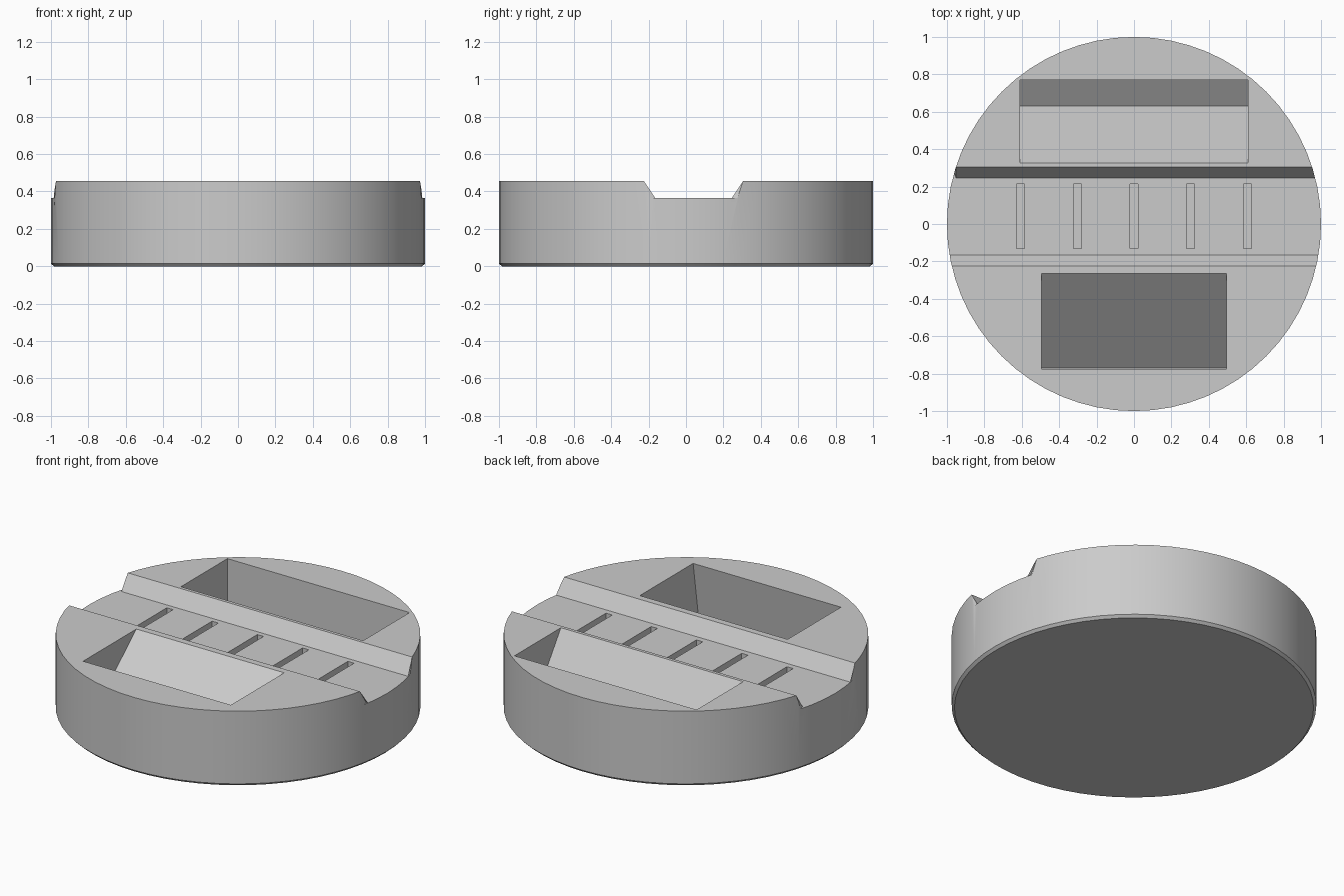
import bpy, bmesh
from mathutils import Vector

cube = bpy.data.objects.get("Cube")
if cube:
    bpy.data.objects.remove(cube, do_unlink=True)

TOP, FLOOR, ABOVE = 0.455, 0.365, 0.6

grey = bpy.data.materials.new("light_grey")
grey.use_nodes = True
grey.diffuse_color = (0.6, 0.6, 0.6, 1)
grey.node_tree.nodes["Principled BSDF"].inputs["Base Color"].default_value = (0.6, 0.6, 0.6, 1)


def add_object(name, bm):
    bmesh.ops.recalc_face_normals(bm, faces=bm.faces)
    mesh = bpy.data.meshes.new(name)
    bm.to_mesh(mesh)
    bm.free()
    mesh.materials.append(grey)
    obj = bpy.data.objects.new(name, mesh)
    bpy.context.collection.objects.link(obj)
    return obj


def prism(name, points, sweep):
    """Extrude a closed outline along a vector."""
    bm = bmesh.new()
    face = bm.faces.new([bm.verts.new(p) for p in points])
    extruded = bmesh.ops.extrude_face_region(bm, geom=[face])["geom"]
    verts = [v for v in extruded if isinstance(v, bmesh.types.BMVert)]
    bmesh.ops.translate(bm, verts=verts, vec=Vector(sweep))
    if len(bm.faces) < len(points) + 2:
        bm.faces.new([v for v in bm.verts if v not in verts])
    return add_object(name, bm)


def side_prism(name, profile, half_width, x=0):
    """Prism across x from a (y, z) side profile."""
    return prism(name, [(x - half_width, y, z) for y, z in profile], (2 * half_width, 0, 0))


def cut(target, cutter):
    cutter.hide_render = True
    mod = target.modifiers.new("cut", "BOOLEAN")
    mod.operation = "DIFFERENCE"
    mod.solver = "EXACT"
    mod.object = cutter
    bpy.context.view_layer.objects.active = target
    bpy.ops.object.modifier_apply(modifier=mod.name)
    bpy.data.objects.remove(cutter, do_unlink=True)


# Round body with a small chamfer on the bottom rim
bm = bmesh.new()
bmesh.ops.create_cone(bm, cap_ends=True, segments=64, radius1=1, radius2=1, depth=TOP)
bmesh.ops.translate(bm, verts=bm.verts, vec=(0, 0, TOP / 2))
rim = [e for e in bm.edges if all(v.co.z < 0.01 for v in e.verts)]
bmesh.ops.bevel(bm, geom=rim, offset=0.015, segments=1, affect="EDGES")
body = add_object("round_desk_holder", bm)

# Channel with sloped sides across the middle
cut(body, side_prism("channel_cutter", [
    (-0.225, ABOVE), (-0.225, TOP), (-0.165, FLOOR),
    (0.245, FLOOR), (0.305, TOP), (0.305, ABOVE)], 1.1))

# Little notches where the channel slopes meet the outer wall
for side in (-1, 1):
    for x, y_top, y_low, rim_x, rim_y in ((0.952, 0.305, 0.245, 0.961, 0.275),
                                          (0.974, -0.225, -0.165, 0.981, -0.195)):
        cut(body, prism("notch_cutter", [
            (side * x, y_top, TOP), (side * x, y_low, FLOOR),
            (side * rim_x, rim_y, FLOOR)], (side * 0.1, 0, 0)))

# Front pocket: long ramp and undercut front wall
cut(body, side_prism("front_pocket_cutter", [
    (-0.265, ABOVE), (-0.265, TOP), (-0.77, 0.02),
    (-0.84, 0.02), (-0.775, TOP), (-0.775, ABOVE)], 0.495))

# Back pocket: steep ramp, tilted seat and upright back wall
cut(body, side_prism("back_pocket_cutter", [
    (0.325, ABOVE), (0.325, TOP), (0.63, 0.02),
    (0.77, 0.118), (0.77, ABOVE)], 0.61))

# Row of narrow slots in the channel floor
for i in range(-2, 3):
    cut(body, side_prism("slot_cutter", [
        (-0.13, 0.27), (0.215, 0.27), (0.215, 0.42), (-0.13, 0.42)], 0.021, i * 0.303))

# Smooth round wall, crisp edges elsewhere
bpy.ops.object.select_all(action="DESELECT")
body.select_set(True)
bpy.context.view_layer.objects.active = body
bpy.ops.object.shade_smooth_by_angle(angle=0.5)
